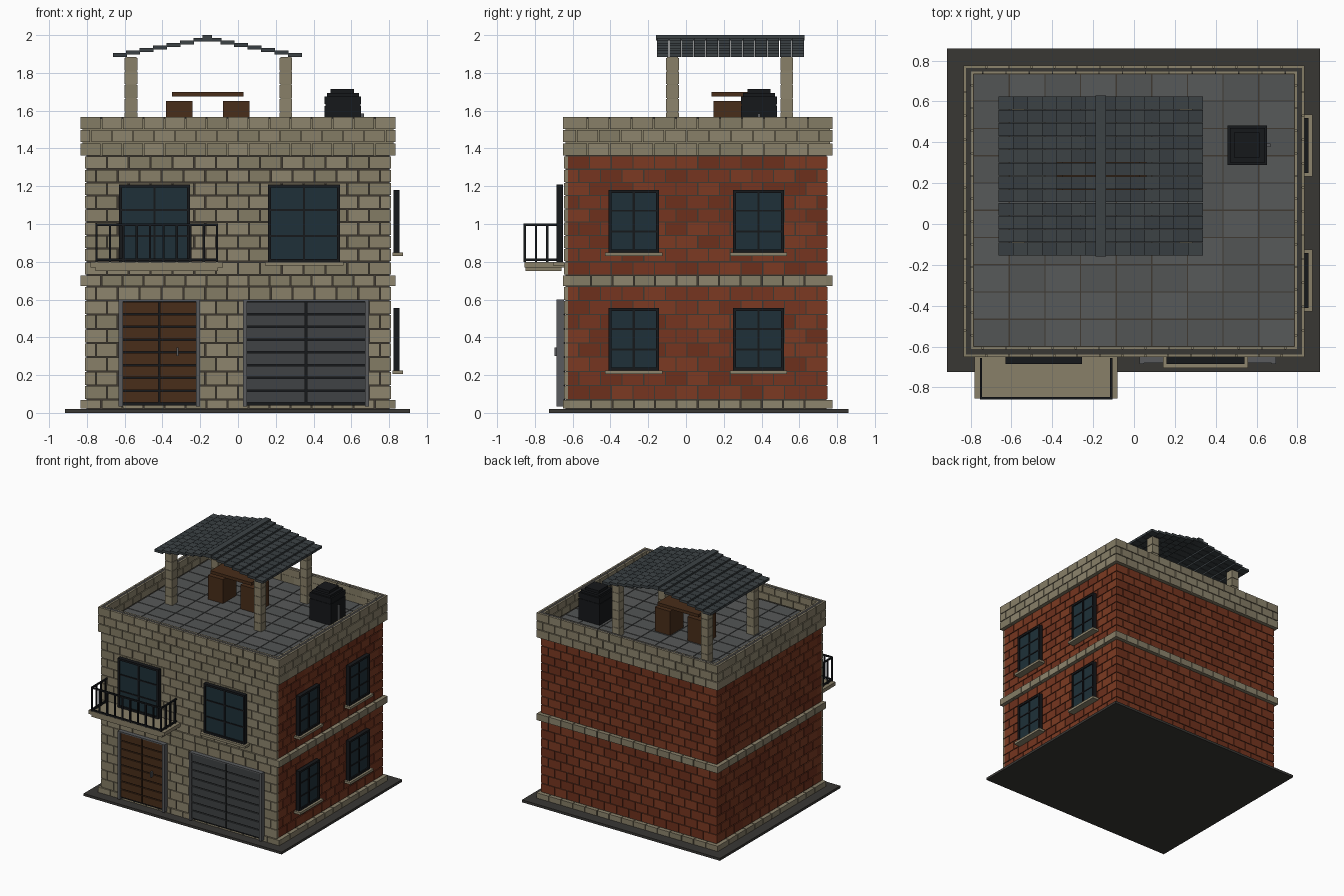
import bpy, bmesh, random

if "Cube" in bpy.data.objects:
    bpy.data.objects.remove(bpy.data.objects["Cube"])
random.seed(4)


def mat(name, r, g, b):
    m = bpy.data.materials.new(name)
    m.diffuse_color = (r, g, b, 1)
    m.use_nodes = True
    m.node_tree.nodes["Principled BSDF"].inputs["Base Color"].default_value = m.diffuse_color
    return m


STONE = [mat("stone_a", .27, .235, .155), mat("stone_b", .25, .215, .14), mat("stone_c", .23, .20, .13)]
BRICK = [mat("brick_a", .20, .042, .016), mat("brick_b", .18, .036, .014), mat("brick_c", .155, .03, .012)]
TILE = [mat("tile_a", .095, .1, .1), mat("tile_b", .085, .09, .09)]
SLATE = [mat("slate_a", .045, .055, .06), mat("slate_b", .038, .047, .052)]
STEEL = [mat("steel", .05, .055, .058)]
TRIM = [mat("grey_trim", .10, .105, .11)]
WOOD = [mat("wood", .065, .026, .01)]
BLACK = [mat("black", .008, .009, .011)]
GLASS = [mat("glass", .013, .03, .04)]
MORTAR = [mat("mortar", .05, .042, .032)]
PAVE = [mat("paving", .04, .038, .034)]


def build(name, boxes, mats):
    """One object from boxes (x0, x1, y0, y1, z0, z1)."""
    bm = bmesh.new()
    for x0, x1, y0, y1, z0, z1 in boxes:
        before = len(bm.faces)
        vs = bmesh.ops.create_cube(bm, size=1)["verts"]
        for v in vs:
            v.co.x = x1 if v.co.x > 0 else x0
            v.co.y = y1 if v.co.y > 0 else y0
            v.co.z = z1 if v.co.z > 0 else z0
        k = random.randrange(len(mats))
        for f in {f for v in vs for f in v.link_faces}:
            f.material_index = k
    bmesh.ops.recalc_face_normals(bm, faces=bm.faces)
    me = bpy.data.meshes.new(name)
    bm.to_mesh(me)
    bm.free()
    for m in mats:
        me.materials.append(m)
    ob = bpy.data.objects.new(name, me)
    bpy.context.collection.objects.link(ob)
    return ob


def on(side, u0, u1, d0, d1, z0, z1):
    """Box on a wall: u runs along it, d is the distance outward from the centre."""
    if side == "front":
        return (u0, u1, -d1, -d0, z0, z1)
    if side == "back":
        return (u0, u1, d0, d1, z0, z1)
    if side == "right":
        return (d0, d1, u0, u1, z0, z1)
    return (-d1, -d0, u0, u1, z0, z1)


def courses(side, u0, u1, d0, d1, z0, z1, w=.115, h=.073, gap=.006):
    """Staggered blocks filling a wall rectangle."""
    out = []
    rows = max(1, round((z1 - z0) / h))
    n = max(1, round((u1 - u0) / w))
    w, h = (u1 - u0) / n, (z1 - z0) / rows
    for r in range(rows):
        shift = 0 if r % 2 == 0 else w / 2
        cuts = [u0] + [u0 + i * w - shift for i in range(1, n + (2 if shift else 1))]
        cuts[-1] = u1
        if shift:
            cuts = [u0] + [u0 + w / 2 + i * w for i in range(n)] + [u1]
        for a, b in zip(cuts, cuts[1:]):
            out.append(on(side, a + (gap / 2 if a > u0 else 0), b - (gap / 2 if b < u1 else 0),
                          d0, d1, z0 + r * h + gap / 2, z0 + (r + 1) * h - gap / 2))
    return out


def ring(x, yf, yb, t, z0, z1):
    """Four-sided band of blocks around the house, outer faces at x, -yf, yb."""
    return (courses("front", -x, x, yf - t, yf, z0, z1) + courses("back", -x, x, yb - t, yb, z0, z1)
            + courses("right", -yf + t, yb - t, x - t, x, z0, z1)
            + courses("left", -yf + t, yb - t, x - t, x, z0, z1))


ROOF = 1.45
# Ground and hidden wall core
build("ground_slab", [(-.915, .91, -.725, .86, 0, .02)], PAVE)
build("wall_core", [(-.803, .803, -.637, .743, .02, ROOF - .006)], MORTAR)

# Brick side and back walls, stone front
for side, a, b, d in (("left", -.625, .75, .81), ("right", -.625, .75, .81), ("back", -.80, .80, .75)):
    for i, (z0, z1) in enumerate(((.07, .67), (.73, 1.36))):
        build(f"{side}_brick_wall_{i}", courses(side, a, b, d - .012, d, z0, z1), BRICK)
build("front_stone_wall", courses("front", -.81, .81, .625, .645, .07, .67)
      + courses("front", -.81, .81, .625, .645, .73, 1.36), STONE)

# Plinth and floor band
build("plinth", ring(.835, .65, .775, .035, .02, .07), STONE)
build("floor_band", ring(.835, .65, .775, .035, .67, .73), STONE)

# Parapet: outer blocks, inner blocks, core and coping
build("parapet_outer", ring(.835, .65, .775, .012, 1.36, 1.57), STONE)
build("parapet_inner", ring(.797, .612, .747, .012, ROOF, 1.57), STONE)


def frame(x, yf, yb, t, z0, z1):
    return [(-x, x, -yf, -yf + t, z0, z1), (-x, x, yb - t, yb, z0, z1),
            (-x, -x + t, -yf + t, yb - t, z0, z1), (x - t, x, -yf + t, yb - t, z0, z1)]


build("parapet_core", frame(.823, .638, .763, .026, 1.363, 1.555), STONE[2:])
build("parapet_coping", frame(.823, .638, .763, .026, 1.555, 1.567), PAVE)

# Roof terrace tiles
nx, ny = 9, 10
tx, ty = 1.57 / nx, 1.335 / ny
build("roof_tiles", [(-.785 + i * tx + .003, -.785 + (i + 1) * tx - .003,
                      -.60 + j * ty + .003, -.60 + (j + 1) * ty - .003, ROOF - .02, ROOF)
                     for i in range(nx) for j in range(ny)], TILE)


def window(name, side, u0, u1, d, z0, z1, sill=True):
    f, w, h = .016, u1 - u0, z1 - z0
    build(name + "_glass", [on(side, u0 + .005, u1 - .005, d + .006, d + .022, z0 + .005, z1 - .005)], GLASS)
    bars = [on(side, a, a + f, d, d + .033, z0, z1) for a in (u0, u1 - f)]
    bars += [on(side, u0 + f, u1 - f, d, d + .033, c, c + f) for c in (z0, z1 - f)]
    bars += [on(side, (u0 + u1) / 2 - .006, (u0 + u1) / 2 + .006, d + .004, d + .029, z0 + f, z1 - f)]
    bars += [on(side, u0 + f, u1 - f, d + .005, d + .027, z0 + h * k / 3 - .005, z0 + h * k / 3 + .005)
             for k in (1, 2)]
    build(name + "_frame", bars, BLACK)
    if sill:
        build(name + "_sill", [on(side, u0 - .018, u1 + .018, d - .005, d + .052, z0 - .02, z0)], STONE)


window("front_window_left", "front", -.63, -.255, .652, .80, 1.21, False)
window("front_window_right", "front", .16, .54, .652, .80, 1.21)
for i, u in enumerate((-.41, .25)):
    for j, z in enumerate((.225, .85)):
        window(f"side_window_{i}{j}", "right", u, u + .268, .822, z, z + .33)


def panelled(name, u0, u1, rows, mats):
    """Door made of two columns of slats, with grey jambs and a head."""
    z0, z1, m = .05, .59, (u0 + u1) / 2
    h = (z1 - z0) / rows
    build(name + "_slats", [(a, b, -.672, -.645, z0 + i * h + .004, z0 + (i + 1) * h - .004)
                            for i in range(rows) for a, b in ((u0, m - .004), (m + .004, u1))], mats)
    build(name + "_backing", [(u0, u1, -.66, -.64, z0 - .01, z1)], BLACK)
    build(name + "_jambs", [(u0 - .022, u0, -.685, -.645, .035, .60), (u1, u1 + .022, -.685, -.645, .035, .60),
                            (u0, u1, -.68, -.645, z1, .60)], TRIM)


panelled("front_door", -.61, -.222, 8, WOOD)
panelled("garage_door", .048, .672, 8, STEEL)
build("door_handle", [(-.326, -.315, -.695, -.67, .30, .345)], TRIM)

# Balcony
build("balcony_slab", [(-.78, -.08, -.855, -.645, .77, .80), (-.755, -.105, -.85, -.66, .75, .77)], STONE)
t = .012
rails = []
for z in (.805, .99):
    rails += [(-.755, -.105, -.86, -.86 + t, z, z + t)]
    rails += [(x, x + t, -.86 + t, -.655, z, z + t) for x in (-.755, -.105 - t)]
posts = [(-.755 + i * (.65 - t) / 9, -.86) for i in range(10)]
posts += [(x, -.86 + j * .06) for x in (-.755, -.105 - t) for j in (1, 2, 3)]
rails += [(x, x + t, y, y + t, .80, .995) for x, y in posts]
build("balcony_railing", rails, BLACK)

# Pavilion on the roof: pillars and a stepped tile roof
for i, x in enumerate((-.60, .22)):
    for j, y in enumerate((-.105, .50)):
        h = (1.885 - ROOF) / 6
        build(f"pavilion_pillar_{i}{j}", [(x, x + .067, y, y + .067, ROOF + k * h, ROOF + (k + 1) * h - .005)
                                          for k in range(6)]
              + [(x + .004, x + .063, y + .004, y + .063, ROOF, 1.885)], STONE)
rows, cols, cx = 7, 12, -.1625
rw, cw = .4975 / rows, .78 / cols
tiles = []
for s in (-1, 1):
    for r in range(rows):
        a, b = sorted((cx + s * r * rw, cx + s * ((r + 1) * rw + .003)))
        z = 1.966 - r * .0135
        tiles += [(a, b, -.155 + c * cw + .0015, -.155 + (c + 1) * cw - .0015, z - .0, z + .027)
                  for c in range(cols)]
for i, b in enumerate(tiles):
    tiles[i] = b[:4] + (b[4] - .001, b[5] - .008)
build("pavilion_roof_tiles", tiles, SLATE)
build("pavilion_ridge", [(cx - .025, cx + .025, -.158, .628, 1.972, 2.0)], SLATE[:1])

# Table and stools
for i, x in enumerate((-.38, -.08)):
    build(f"stool_{i}", [(x, x + .14, .145, .325, ROOF, 1.65)], WOOD)
build("table_top", [(-.35, .03, .135, .335, 1.675, 1.70)], WOOD)

# Water tank
build("water_tank", [(.458, .652, .29, .483, ROOF, 1.625), (.462, .648, .294, .479, 1.625, 1.635),
                     (.458, .652, .29, .483, 1.635, 1.675), (.47, .64, .302, .471, 1.675, 1.693),
                     (.49, .615, .325, .448, 1.693, 1.715)], BLACK)
build("tank_pipe", [(.652, .668, .378, .394, ROOF, 1.585)], TRIM)
